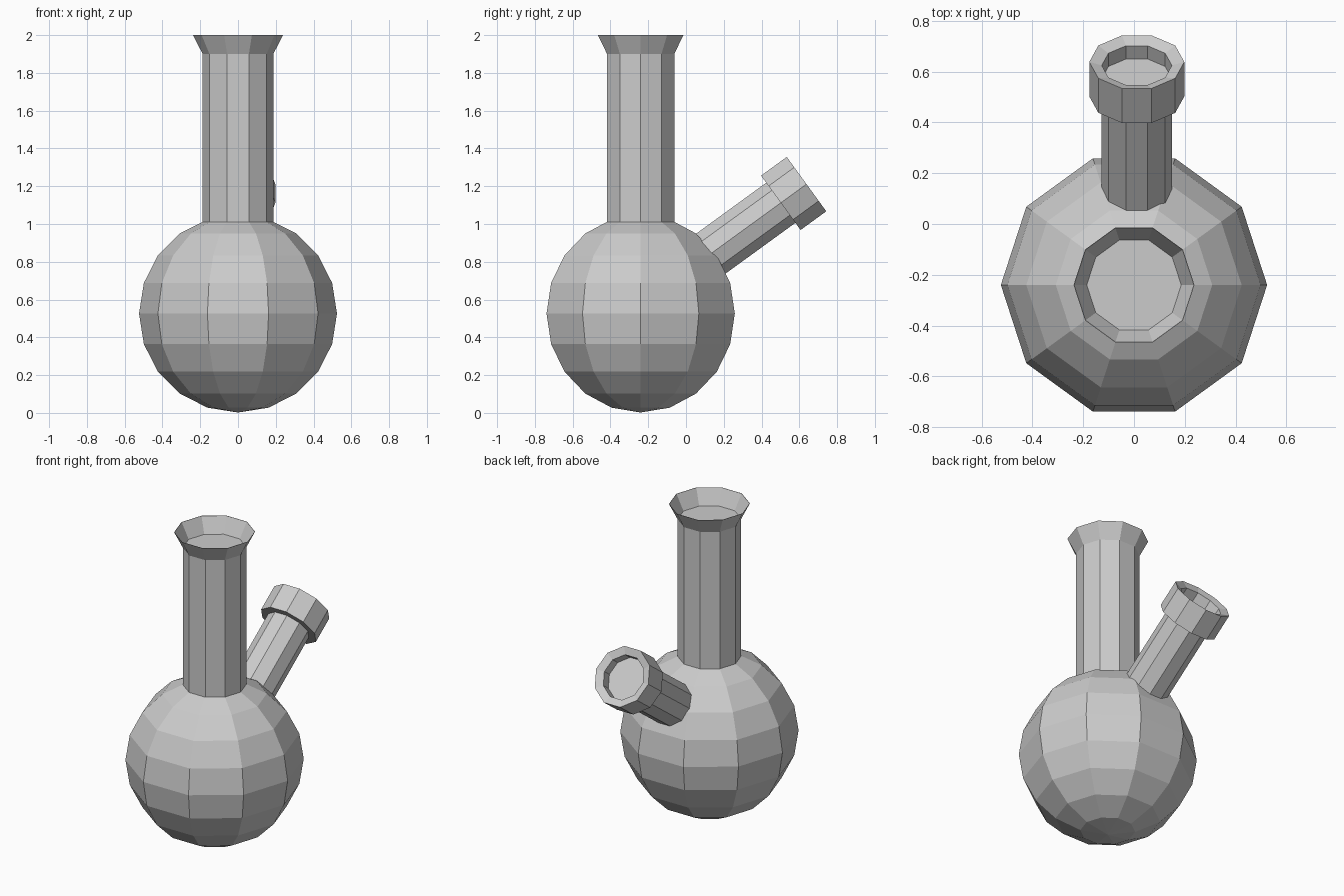
import bpy, bmesh
from math import sin, cos, pi, radians

if "Cube" in bpy.data.objects:
    bpy.data.objects.remove(bpy.data.objects["Cube"])

SIDES = 10


def lathe(name, profile, location=(0, 0, 0), rotation=(0, 0, 0)):
    """Spin a (radius, height) profile, listed bottom to top, around local z."""
    bm = bmesh.new()
    rings = [[bm.verts.new((r * cos(2 * pi * i / SIDES), r * sin(2 * pi * i / SIDES), z))
              for i in range(SIDES)] for r, z in profile]
    for a, b in zip(rings, rings[1:]):
        for i in range(SIDES):
            j = (i + 1) % SIDES
            bm.faces.new((a[i], a[j], b[j], b[i]))
    # weld the points that lie on the axis
    bmesh.ops.remove_doubles(bm, verts=bm.verts, dist=0.0001)
    bmesh.ops.recalc_face_normals(bm, faces=bm.faces)
    mesh = bpy.data.meshes.new(name)
    bm.to_mesh(mesh)
    bm.free()
    obj = bpy.data.objects.new(name, mesh)
    obj.location = location
    obj.rotation_euler = rotation
    bpy.context.collection.objects.link(obj)
    return obj


AXIS_Y = -0.24

# round flask body
R = 0.524
arc = [(R * sin(pi * k / 10), R - R * cos(pi * k / 10)) for k in range(11)]
lathe("flask_body", arc, (0, AXIS_Y, 0.002))

# straight neck with a thin flared lip and a closed floor below the lip
lathe("neck", [(0, 0.94), (0.187, 0.94), (0.187, 1.90), (0.238, 2.0),
               (0.236, 2.0), (0.186, 1.902), (0, 1.902)], (0, AXIS_Y, 0))

# slanted side stem with a wider, recessed bowl; origin at the bowl's rim
lathe("side_stem_and_bowl",
      [(0, -0.79), (0.138, -0.79), (0.138, -0.168), (0.187, -0.168), (0.187, 0),
       (0.138, -0.017), (0.138, -0.081), (0, -0.081)],
      (0.011, 0.638, 1.211), (radians(-54), 0, 0))
